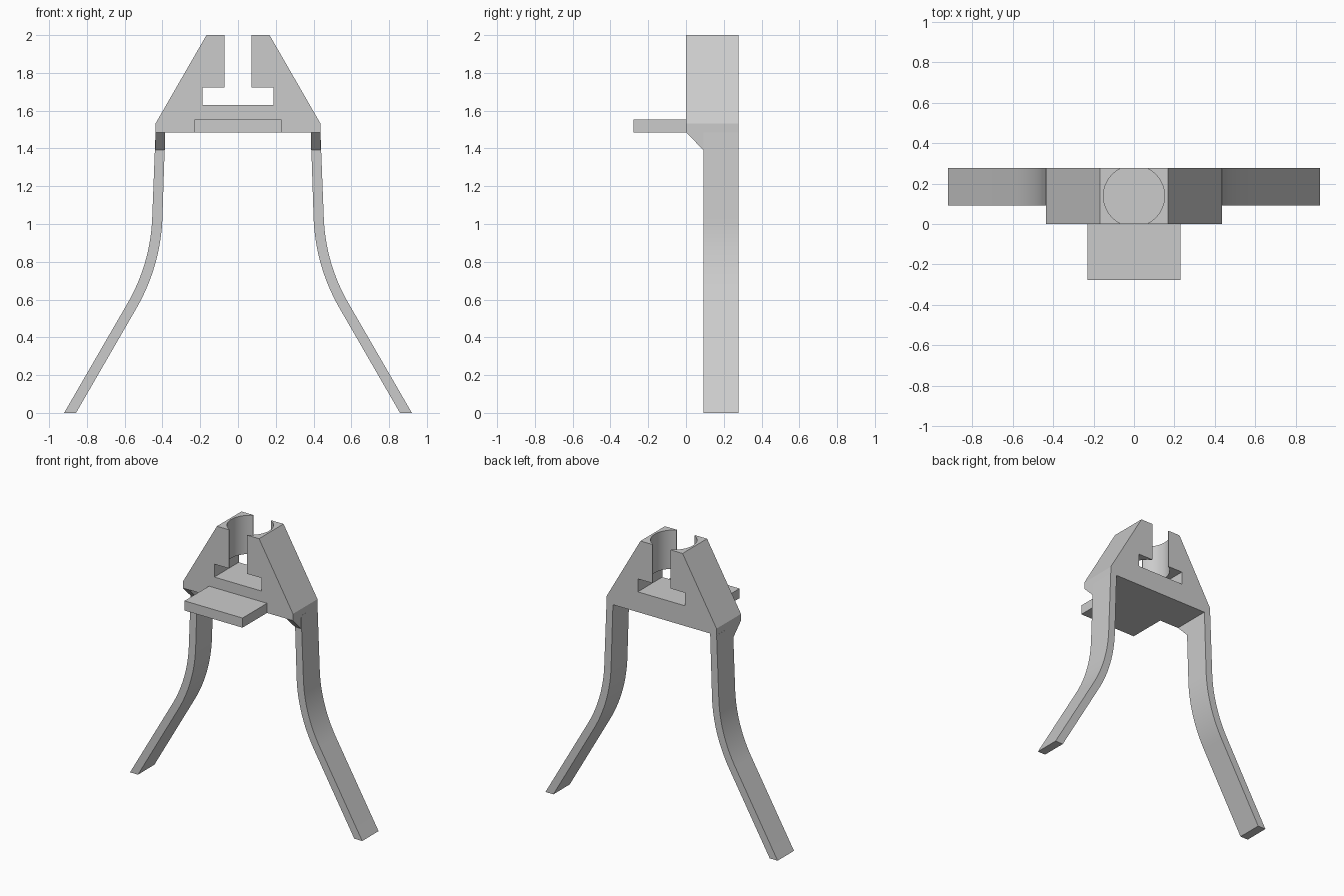
import bpy, bmesh, math
from mathutils import Vector

old = bpy.data.objects.get("Cube")
if old:
    bpy.data.objects.remove(old, do_unlink=True)

DEPTH = 0.277      # half of the overall depth
LEG_FRONT = 0.092  # front face of the legs
BASE = 1.485       # underside of the body

grey = bpy.data.materials.new("plain grey")
grey.use_nodes = True
grey.diffuse_color = (0.6, 0.6, 0.6, 1)
grey.node_tree.nodes["Principled BSDF"].inputs["Base Color"].default_value = (0.6, 0.6, 0.6, 1)


def prism(name, outline, sweep):
    """Extrude a closed 3D outline along a vector."""
    bm = bmesh.new()
    face = bm.faces.new([bm.verts.new(p) for p in outline])
    out = bmesh.ops.extrude_face_region(bm, geom=[face])
    verts = [g for g in out["geom"] if isinstance(g, bmesh.types.BMVert)]
    bmesh.ops.translate(bm, verts=verts, vec=sweep)
    bmesh.ops.recalc_face_normals(bm, faces=bm.faces[:])
    mesh = bpy.data.meshes.new(name)
    bm.to_mesh(mesh)
    bm.free()
    mesh.materials.append(grey)
    obj = bpy.data.objects.new(name, mesh)
    bpy.context.collection.objects.link(obj)
    return obj


def activate(obj):
    bpy.ops.object.select_all(action="DESELECT")
    obj.select_set(True)
    bpy.context.view_layer.objects.active = obj


def smooth(obj):
    activate(obj)
    bpy.ops.object.shade_smooth_by_angle(angle=math.radians(20))


# Body: tapered block with a T-shaped slot
half = [(0.436, BASE), (0.436, 1.533), (0.167, 2), (0.0715, 2),
        (0.0715, 1.723), (0.188, 1.723), (0.188, 1.63)]
profile = half + [(-x, z) for x, z in reversed(half)]
body = prism("clamp_body", [(x, 0, z) for x, z in profile], (0, DEPTH, 0))

# Round vertical bore through the jaws
circle = [(0.151 * math.cos(math.tau * i / 96), DEPTH / 2 + 0.151 * math.sin(math.tau * i / 96), 1.68)
          for i in range(96)]
cutter = prism("bore_cutter", circle, (0, 0, 0.5))
cutter.hide_render = True
cut = body.modifiers.new("bore", "BOOLEAN")
cut.operation = "DIFFERENCE"
cut.solver = "EXACT"
cut.object = cutter
activate(body)
bpy.ops.object.modifier_apply(modifier=cut.name)
bpy.data.objects.remove(cutter, do_unlink=True)
smooth(body)

# Front shelf
prism("front_shelf", [(-0.23, 0, BASE), (0.23, 0, BASE), (0.23, 0, 1.554), (-0.23, 0, 1.554)],
      (0, -DEPTH, 0))

# Leg centre line: two straight runs joined by a tangent arc
top, knee, foot = Vector((0.411, BASE)), Vector((0.436, 0.784)), Vector((0.889, 0))
d1, d2 = (knee - top).normalized(), (foot - knee).normalized()
turn = d1.angle(d2)
radius = 1.0
start = knee - d1 * radius * math.tan(turn / 2)
side = Vector((-d1.y, d1.x))  # points outward, +x
centre = start + side * radius
sections = [(top, Vector((0.0255, 0)))]
for i in range(17):
    a = turn * i / 16
    n = side * math.cos(a) + d1 * -math.sin(a)
    sections.append((centre - n * radius, n * 0.027))
sections.append((foot, Vector((0.0315, 0))))
ribbon = [p + n for p, n in sections] + [p - n for p, n in reversed(sections)]

for sign, label in ((1, "left"), (-1, "right")):
    leg = prism(label + "_leg", [(sign * p.x, LEG_FRONT, p.y) for p in ribbon],
                (0, DEPTH - LEG_FRONT, 0))
    smooth(leg)
    # Sloped gusset in front of the leg top
    prism(label + "_gusset", [(sign * 0.386, 0, BASE), (sign * 0.386, LEG_FRONT, BASE - 0.093),
                              (sign * 0.386, LEG_FRONT, BASE)], (sign * 0.05, 0, 0))
